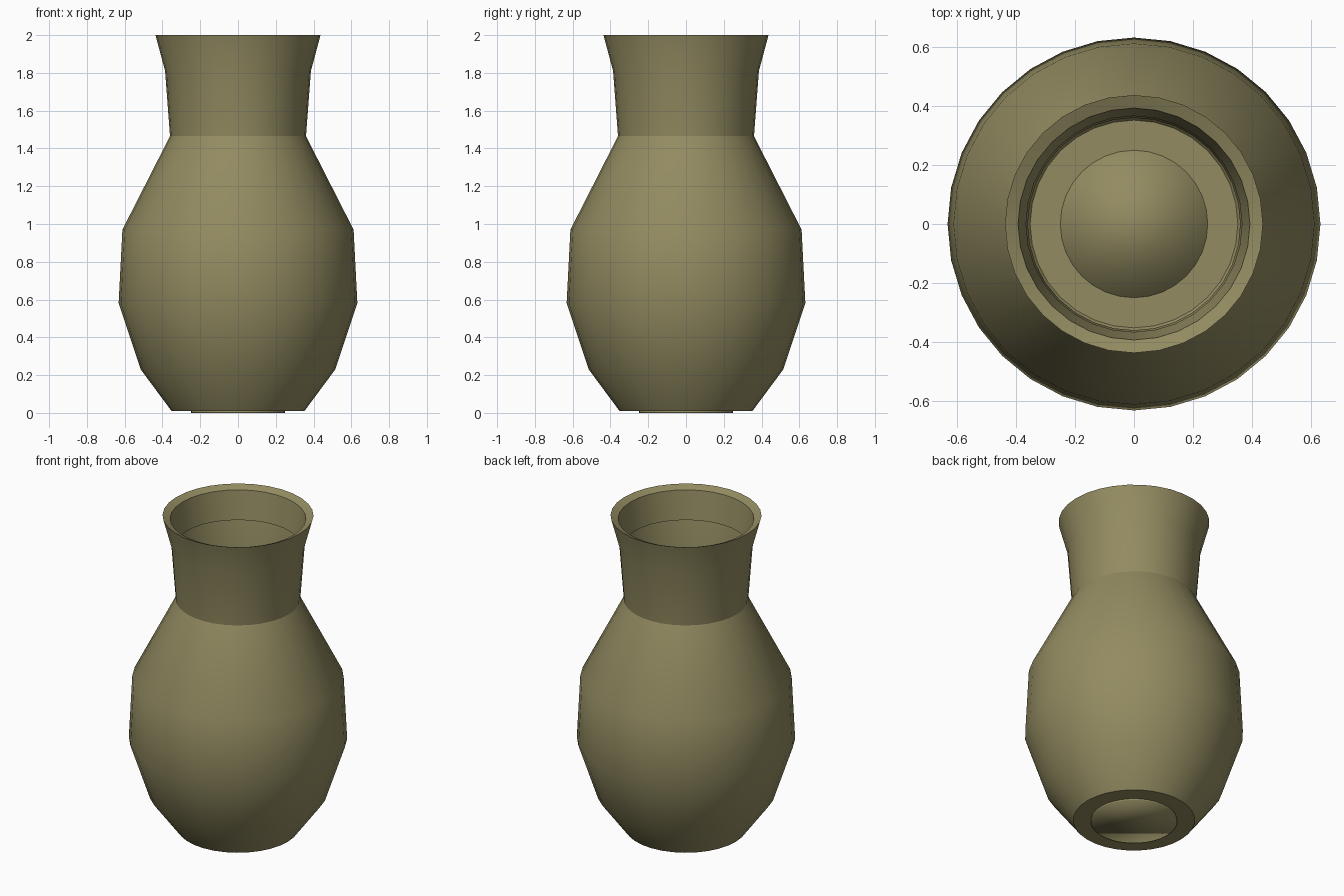
import bpy, bmesh, math

if "Cube" in bpy.data.objects:
    bpy.data.objects.remove(bpy.data.objects["Cube"])

SIDES = 32

clay = bpy.data.materials.new("olive_clay")
clay.diffuse_color = (0.29, 0.26, 0.12, 1)
clay.use_nodes = True
clay.node_tree.nodes["Principled BSDF"].inputs["Base Color"].default_value = clay.diffuse_color


def lathe(name, profile, cap_ends=False):
    """Revolve (radius, height) points around z."""
    bm = bmesh.new()
    rings = []
    for r, z in profile:
        rings.append([bm.verts.new((r * math.cos(2 * math.pi * i / SIDES),
                                    r * math.sin(2 * math.pi * i / SIDES), z))
                      for i in range(SIDES)])
    for a, b in zip(rings, rings[1:]):
        for i in range(SIDES):
            j = (i + 1) % SIDES
            bm.faces.new((a[i], a[j], b[j], b[i]))
    if cap_ends:
        bm.faces.new(rings[0][::-1])
        bm.faces.new(rings[-1])
    mesh = bpy.data.meshes.new(name)
    bm.to_mesh(mesh)
    bm.free()
    mesh.materials.append(clay)
    obj = bpy.data.objects.new(name, mesh)
    bpy.context.collection.objects.link(obj)
    return obj


def smooth(obj, degrees):
    bpy.ops.object.select_all(action='DESELECT')
    obj.select_set(True)
    bpy.context.view_layer.objects.active = obj
    bpy.ops.object.shade_smooth_by_angle(angle=math.radians(degrees))


# Vase wall: base, belly, shoulder, neck, flared lip folded inwards
vase = lathe("vase_body", [
    (0.25, 0.01), (0.352, 0.01), (0.515, 0.23), (0.632, 0.58), (0.612, 0.97),
    (0.36, 1.465), (0.386, 1.81), (0.437, 2.0), (0.393, 1.98), (0.366, 1.80),
])
smooth(vase, 30)

# Thin disc closing the bottom
base = lathe("base_disc", [(0.25, 0.0), (0.25, 0.012)], cap_ends=True)
smooth(base, 180)
